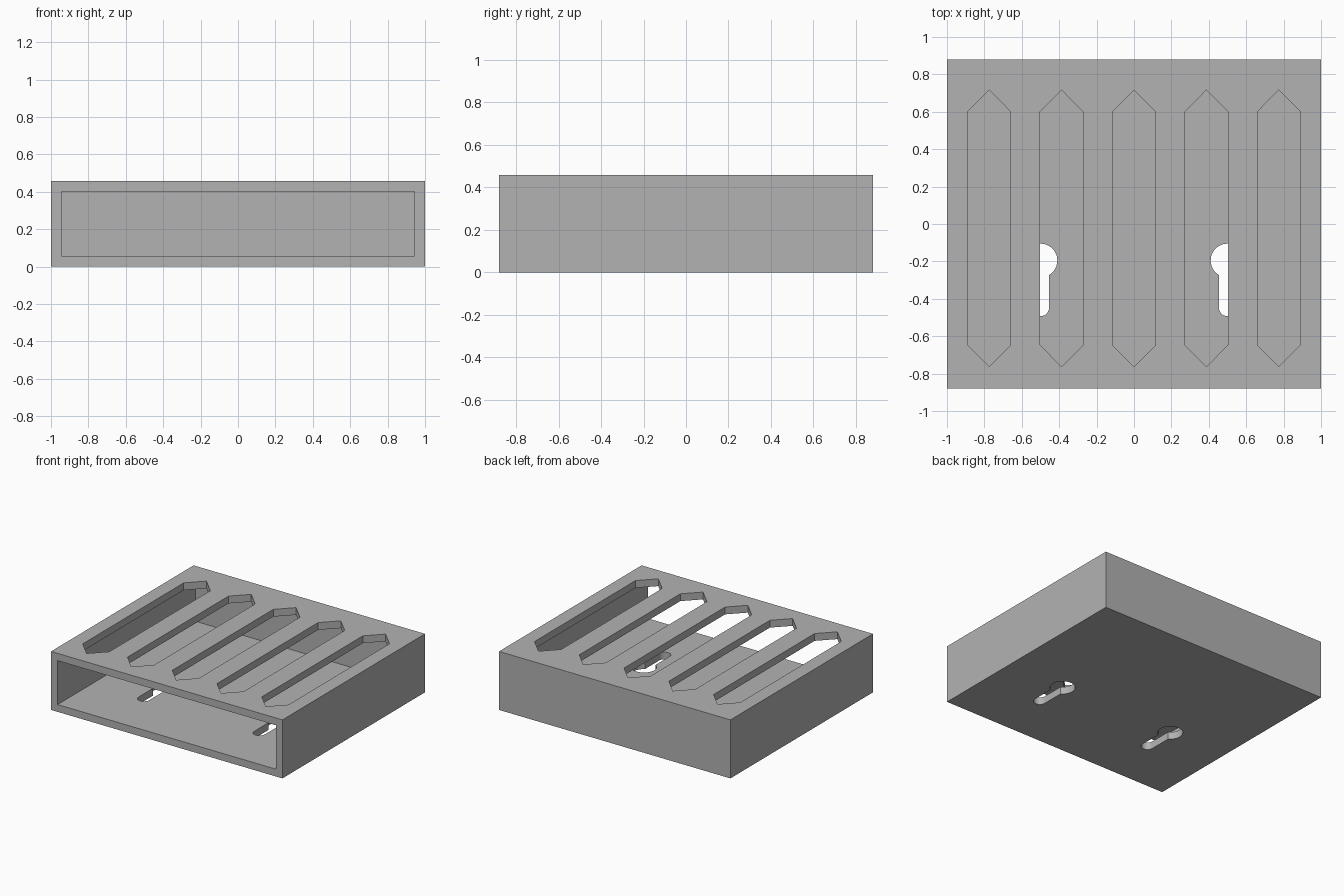
import bpy, bmesh
from math import sin, cos, pi, radians, asin

cube = bpy.data.objects.get("Cube")
if cube:
    bpy.data.objects.remove(cube, do_unlink=True)

WIDTH, DEPTH, HEIGHT, WALL = 2.0, 1.76, 0.457, 0.057

grey = bpy.data.materials.new("plain_grey")
grey.use_nodes = True
colour = (0.448, 0.448, 0.448, 1)
grey.diffuse_color = colour
grey.node_tree.nodes["Principled BSDF"].inputs["Base Color"].default_value = colour


def prism(name, outline, z0, z1):
    """Extrude a closed counter-clockwise xy outline from z0 to z1."""
    bm = bmesh.new()
    face = bm.faces.new([bm.verts.new((x, y, z0)) for x, y in outline])
    top = bmesh.ops.extrude_face_region(bm, geom=[face])["geom"]
    bmesh.ops.translate(bm, vec=(0, 0, z1 - z0),
                        verts=[v for v in top if isinstance(v, bmesh.types.BMVert)])
    bmesh.ops.recalc_face_normals(bm, faces=bm.faces)
    mesh = bpy.data.meshes.new(name)
    bm.to_mesh(mesh)
    bm.free()
    mesh.materials.append(grey)
    obj = bpy.data.objects.new(name, mesh)
    bpy.context.collection.objects.link(obj)
    return obj


def rect(x, y0, y1):
    return [(-x, y0), (x, y0), (x, y1), (-x, y1)]


def arc(cx, cy, r, a0, a1, n):
    return [(cx + r * cos(a0 + (a1 - a0) * i / n), cy + r * sin(a0 + (a1 - a0) * i / n))
            for i in range(n + 1)]


def cut(target, cutter):
    mod = target.modifiers.new("cut", "BOOLEAN")
    mod.operation, mod.solver, mod.object = "DIFFERENCE", "EXACT", cutter
    bpy.context.view_layer.objects.active = target
    bpy.ops.object.modifier_apply(modifier=mod.name)
    bpy.data.objects.remove(cutter, do_unlink=True)


# Outer sleeve, hollowed from the open front
body = prism("vented_sleeve", rect(WIDTH / 2, -DEPTH / 2, DEPTH / 2), 0, HEIGHT)
cut(body, prism("cavity_cutter", rect(WIDTH / 2 - WALL, -DEPTH, DEPTH / 2 - WALL),
                WALL, HEIGHT - WALL))

# Five pointed vent slots through the top
SLOT, LOW, HIGH, TIP = 0.115, -0.647, 0.6, 0.116
for i in range(-2, 3):
    cx = i * 0.387
    outline = [(cx - SLOT, LOW), (cx, LOW - TIP), (cx + SLOT, LOW),
               (cx + SLOT, HIGH), (cx, HIGH + TIP), (cx - SLOT, HIGH)]
    cut(body, prism("slot_cutter", outline, HEIGHT - 1.5 * WALL, HEIGHT + 0.1))

# Two keyhole hangers through the floor: round head with a narrow tail
HEAD, TAIL = 0.09, 0.046
gap = asin(TAIL / HEAD)
for cx in (-0.5, 0.5):
    outline = (arc(cx, -0.195, HEAD, gap - pi / 2, 1.5 * pi - gap, 32)
               + arc(cx, -0.447, TAIL, pi, 2 * pi, 16))
    cut(body, prism("keyhole_cutter", outline, -0.1, 1.5 * WALL))

# Smooth keyhole walls, crisp edges elsewhere
bpy.ops.object.select_all(action="DESELECT")
body.select_set(True)
bpy.context.view_layer.objects.active = body
bpy.ops.object.shade_smooth_by_angle(angle=radians(25))
